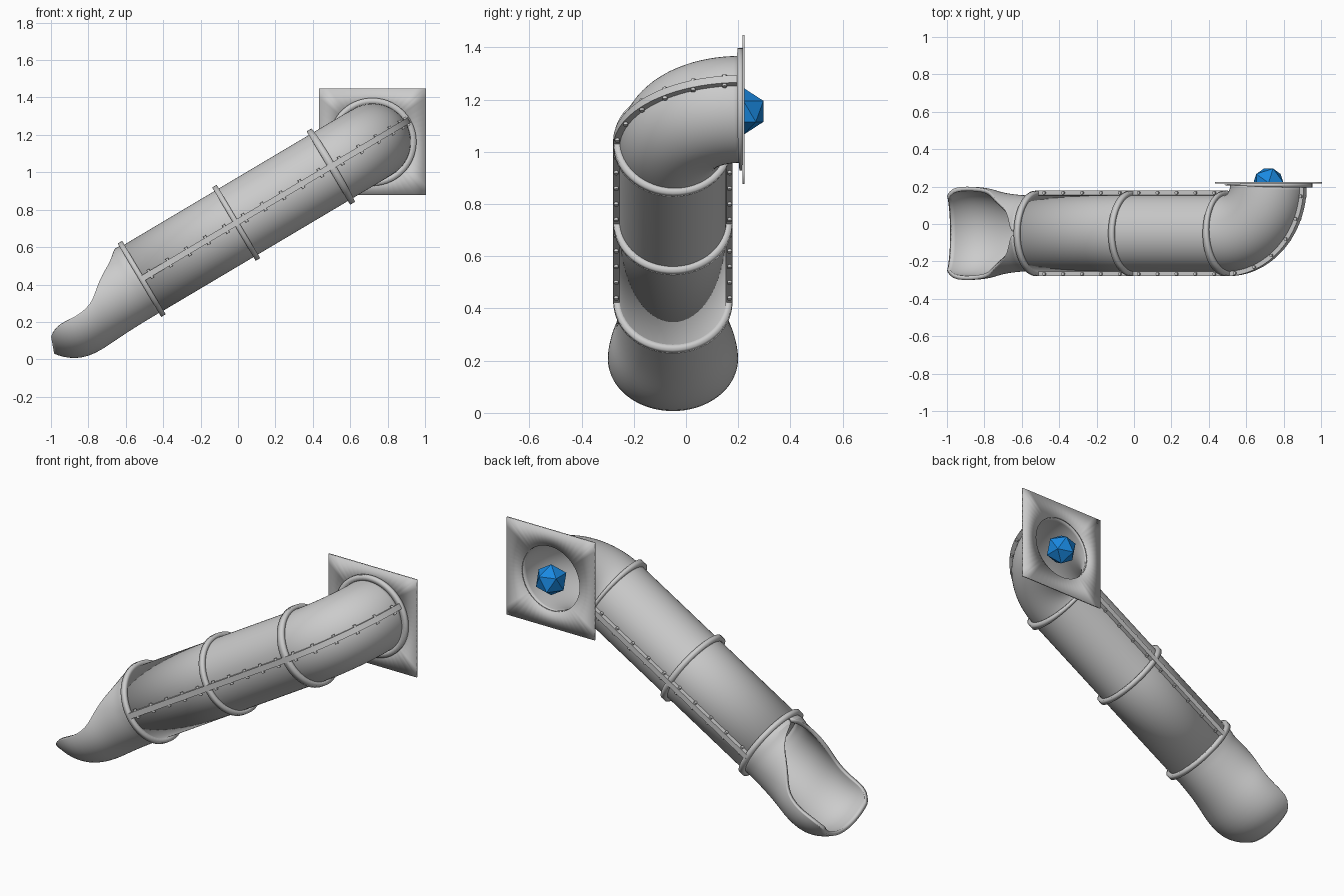
import bpy, bmesh
from math import sin, cos, pi, radians, acos
from mathutils import Vector, Matrix

if "Cube" in bpy.data.objects:
    bpy.data.objects.remove(bpy.data.objects["Cube"])

ANG = radians(30.7)
D = Vector((cos(ANG), 0, sin(ANG)))       # slide direction, uphill
N = Vector((-sin(ANG), 0, cos(ANG)))      # square to the slide, upward
Y = Vector((0, 1, 0))
LOW = Vector((-0.515, -0.05, 0.43))       # centre of lowest ring
L, R = 1.175, 0.26                        # straight length, bend radius
END = L + R * pi / 2
TUBE = 0.205


def frame(t):
    """Point and outward bend vector at distance t along the slide."""
    if t <= L:
        return LOW + D * t, -Y
    f = (t - L) / R
    u = -Y * cos(f) + D * sin(f)
    return LOW + D * L + Y * R + u * R, u


def finish(bm, name, thick=0, angle=40):
    me = bpy.data.meshes.new(name)
    bm.to_mesh(me)
    bm.free()
    ob = bpy.data.objects.new(name, me)
    bpy.context.collection.objects.link(ob)
    if thick:
        m = ob.modifiers.new("thickness", 'SOLIDIFY')
        m.thickness, m.offset = thick, -1
    bpy.ops.object.select_all(action='DESELECT')
    ob.select_set(True)
    bpy.context.view_layer.objects.active = ob
    bpy.ops.object.shade_smooth_by_angle(angle=radians(angle))
    return ob


def skin(rows, name, closed=True, caps=False, thick=0):
    """Join rows of points into a surface."""
    bm = bmesh.new()
    vs = [[bm.verts.new(p) for p in row] for row in rows]
    n = len(rows[0])
    for a, b in zip(vs, vs[1:]):
        for j in range(n if closed else n - 1):
            k = (j + 1) % n
            bm.faces.new((a[j], b[j], b[k], a[k]))
    if caps:
        bm.faces.new(vs[0])
        bm.faces.new(vs[-1][::-1])
    return finish(bm, name, thick)


def sweep(name, ts, profile, **kw):
    rows = []
    for t in ts:
        p, u = frame(t)
        rows.append([p + u * a + N * b for a, b in profile])
    return skin(rows, name, **kw)


def circle(r, n=64):
    return [(r * cos(2 * pi * i / n), r * sin(2 * pi * i / n)) for i in range(n)]


def box(u0, u1, h):
    return [(u0, -h), (u1, -h), (u1, h), (u0, h)]


bend = [L + (END - L) * i / 24 for i in range(25)]

# Tube with elbow, joint rings and end collar
sweep("tube", [0, L / 2] + bend, circle(TUBE), thick=0.018)
for i in range(3):
    t = i * L / 2
    sweep(f"joint_ring_{i + 1}", [t - 0.014, t + 0.014], circle(0.228), thick=0.03)
sweep("end_collar", [END - 0.008, END + 0.006], circle(0.235), thick=0.035)

# Seam rails along both sides
sweep("outer_seam_rail", [0] + bend, box(0.196, 0.229, 0.016), caps=True)
sweep("inner_seam_rail", [0, L], box(-0.229, -0.196, 0.016), caps=True)

# Bolts through the rails
bm = bmesh.new()
straight = [(k + 0.45) * L / 10 for k in range(10)]
around = [L + (k + 0.5) * (END - L) / 6 for k in range(6)]
spots = [(t, 0.217) for t in straight + around] + [(t, -0.217) for t in straight]
for t, off in spots:
    p, u = frame(t)
    m = Matrix.Translation(p + u * off) @ Matrix.Rotation(-ANG, 4, 'Y')
    bmesh.ops.create_cone(bm, cap_ends=True, segments=10, radius1=0.009,
                          radius2=0.009, depth=0.052, matrix=m)
finish(bm, "rail_bolts")

# Open exit mouth: floor x, z / rim x, z / half width
stations = [
    (-0.410, 0.254, -0.620, 0.606, 0.205),
    (-0.455, 0.228, -0.662, 0.598, 0.205),
    (-0.475, 0.216, -0.670, 0.560, 0.205),
    (-0.505, 0.198, -0.690, 0.510, 0.206),
    (-0.550, 0.170, -0.728, 0.450, 0.211),
    (-0.610, 0.132, -0.757, 0.380, 0.221),
    (-0.670, 0.091, -0.775, 0.320, 0.235),
    (-0.730, 0.050, -0.810, 0.270, 0.245),
    (-0.800, 0.016, -0.870, 0.228, 0.250),
    (-0.870, 0.003, -0.920, 0.205, 0.250),
    (-0.940, 0.013, -0.973, 0.172, 0.247),
    (-0.983, 0.030, -1.000, 0.125, 0.240),
]
rows = []
for bx, bz, tx, tz, w in stations:
    floor = Vector((bx, -0.05, bz))
    up = Vector((tx, -0.05, tz)) - floor
    rad = max(TUBE, up.length / 2)
    top = acos(max(-0.9999, 1 - up.length / rad))
    up.normalize()
    rows.append([floor + up * rad * (1 - cos(a)) + Y * w * sin(a)
                 for a in (top * (j / 24 - 1) for j in range(49))])
mouth = skin(rows, "exit_mouth", closed=False, thick=0.022)
# Smooth the mouth before it gets its thickness
sub = mouth.modifiers.new("smooth", 'SUBSURF')
sub.levels = sub.render_levels = 1
mouth.modifiers.move(mouth.modifiers.find("smooth"), 0)

# Square wall panel with a round hole
c, _ = frame(END)
c = Vector((c.x, 0.225, c.z))
rows = []
for square in (False, True):
    row = []
    for i in range(64):
        x, z = cos(pi * i / 32), sin(pi * i / 32)
        k = 0.285 / max(abs(x), abs(z)) if square else 0.188
        row.append(c + Vector((x * k, 0, z * k)))
    rows.append(row)
panel = skin(rows[::-1], "wall_panel", thick=0.009)
bm = bmesh.new()
bm.from_mesh(panel.data)
if sum(f.normal.y for f in bm.faces) < 0:
    bmesh.ops.reverse_faces(bm, faces=bm.faces)
bm.to_mesh(panel.data)
bm.free()

# Blue faceted ball in the entrance
bpy.ops.mesh.primitive_ico_sphere_add(subdivisions=1, radius=0.09,
                                      location=(c.x, 0.22, 1.155))
ball = bpy.context.object
ball.name = "entrance_ball"
blue = bpy.data.materials.new("blue")
blue.diffuse_color = (0.01, 0.25, 0.75, 1)
blue.use_nodes = True
blue.node_tree.nodes["Principled BSDF"].inputs["Base Color"].default_value = blue.diffuse_color
ball.data.materials.append(blue)
